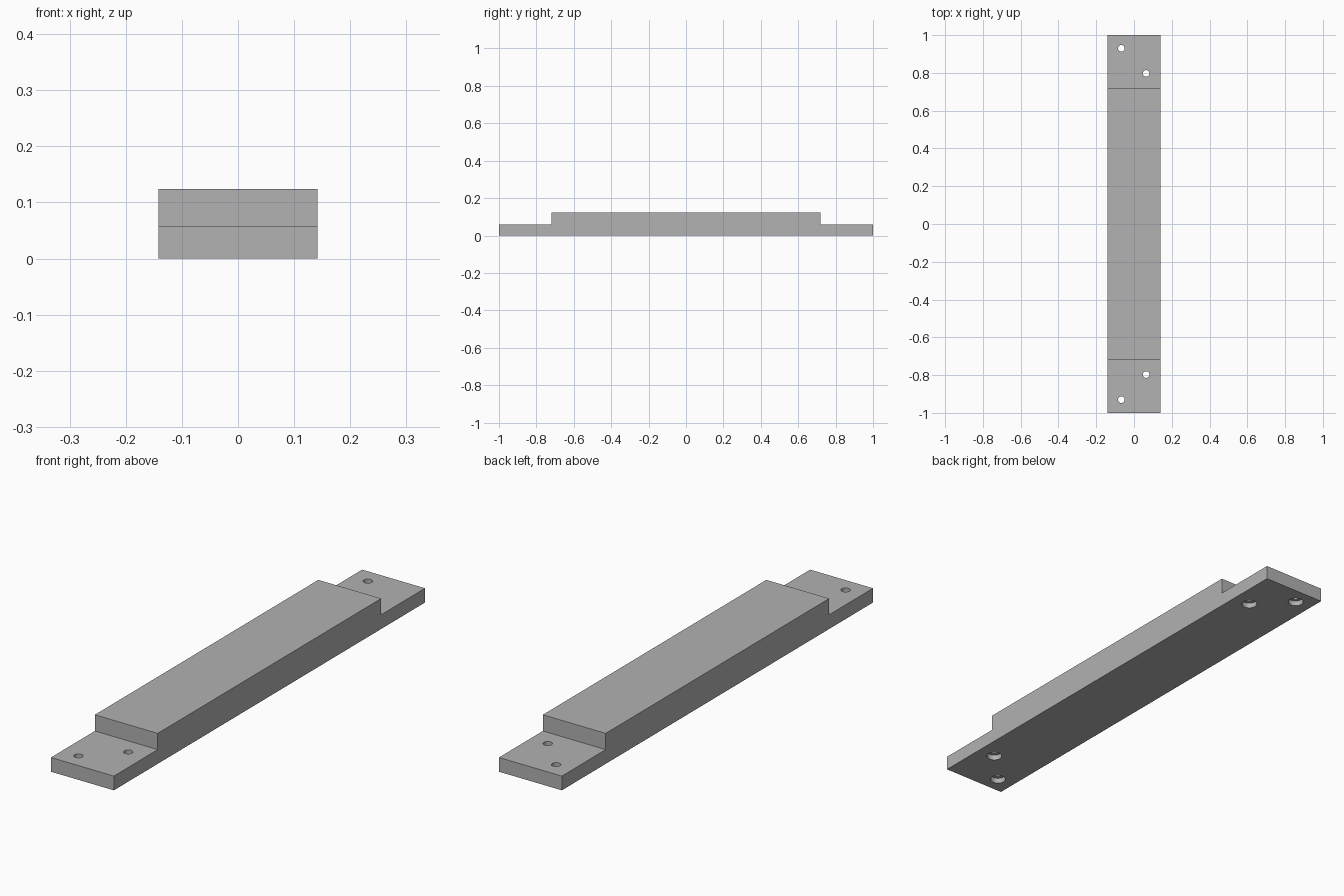
import bpy
import bmesh

cube = bpy.data.objects.get("Cube")
if cube:
    bpy.data.objects.remove(cube, do_unlink=True)

HALF_W, HALF_L = 0.1415, 1.0
STEP_Y, STEP_Z, TOP_Z = 0.718, 0.058, 0.124
HOLE_R, BORE_R, BORE_DEPTH = 0.0175, 0.03, 0.022

grey = bpy.data.materials.new("plain grey")
grey.use_nodes = True
colour = (0.445, 0.445, 0.445, 1)
grey.diffuse_color = colour
grey.node_tree.nodes["Principled BSDF"].inputs["Base Color"].default_value = colour

# Stepped bar: side profile extruded across the width
half = [(HALF_L, 0), (HALF_L, STEP_Z), (STEP_Y, STEP_Z), (STEP_Y, TOP_Z)]
profile = half + [(-y, z) for y, z in reversed(half)]
bm = bmesh.new()
face = bm.faces.new([bm.verts.new((-HALF_W, y, z)) for y, z in profile])
side = bmesh.ops.extrude_face_region(bm, geom=[face])
moved = [v for v in side["geom"] if isinstance(v, bmesh.types.BMVert)]
bmesh.ops.translate(bm, verts=moved, vec=(2 * HALF_W, 0, 0))
bmesh.ops.recalc_face_normals(bm, faces=bm.faces)
mesh = bpy.data.meshes.new("mounting_bar")
bm.to_mesh(mesh)
bm.free()
bar = bpy.data.objects.new("mounting_bar", mesh)
bpy.context.collection.objects.link(bar)
mesh.materials.append(grey)


def drill(x, y, radius, bottom, top):
    """Cut a vertical round hole through the bar."""
    bpy.ops.mesh.primitive_cylinder_add(
        vertices=32, radius=radius, depth=top - bottom,
        location=(x, y, (top + bottom) / 2))
    cutter = bpy.context.object
    cutter.name = "hole_cutter"
    cutter.hide_render = True
    cutter.data.materials.append(grey)
    cut = bar.modifiers.new("hole", "BOOLEAN")
    cut.operation, cut.solver, cut.object = "DIFFERENCE", "EXACT", cutter
    bpy.context.view_layer.objects.active = bar
    bpy.ops.object.modifier_apply(modifier=cut.name)
    bpy.data.objects.remove(cutter, do_unlink=True)


# Screw holes at both ends, counterbored from underneath
for end in (-1, 1):
    for x, y in ((-0.067, 0.93), (0.064, 0.797)):
        drill(x, end * y, BORE_R, -0.05, BORE_DEPTH)
        drill(x, end * y, HOLE_R, -0.05, 0.1)

# Smooth hole walls, sharp bar edges
bpy.ops.object.select_all(action="DESELECT")
bar.select_set(True)
bpy.context.view_layer.objects.active = bar
bpy.ops.object.shade_smooth_by_angle(angle=0.6)
